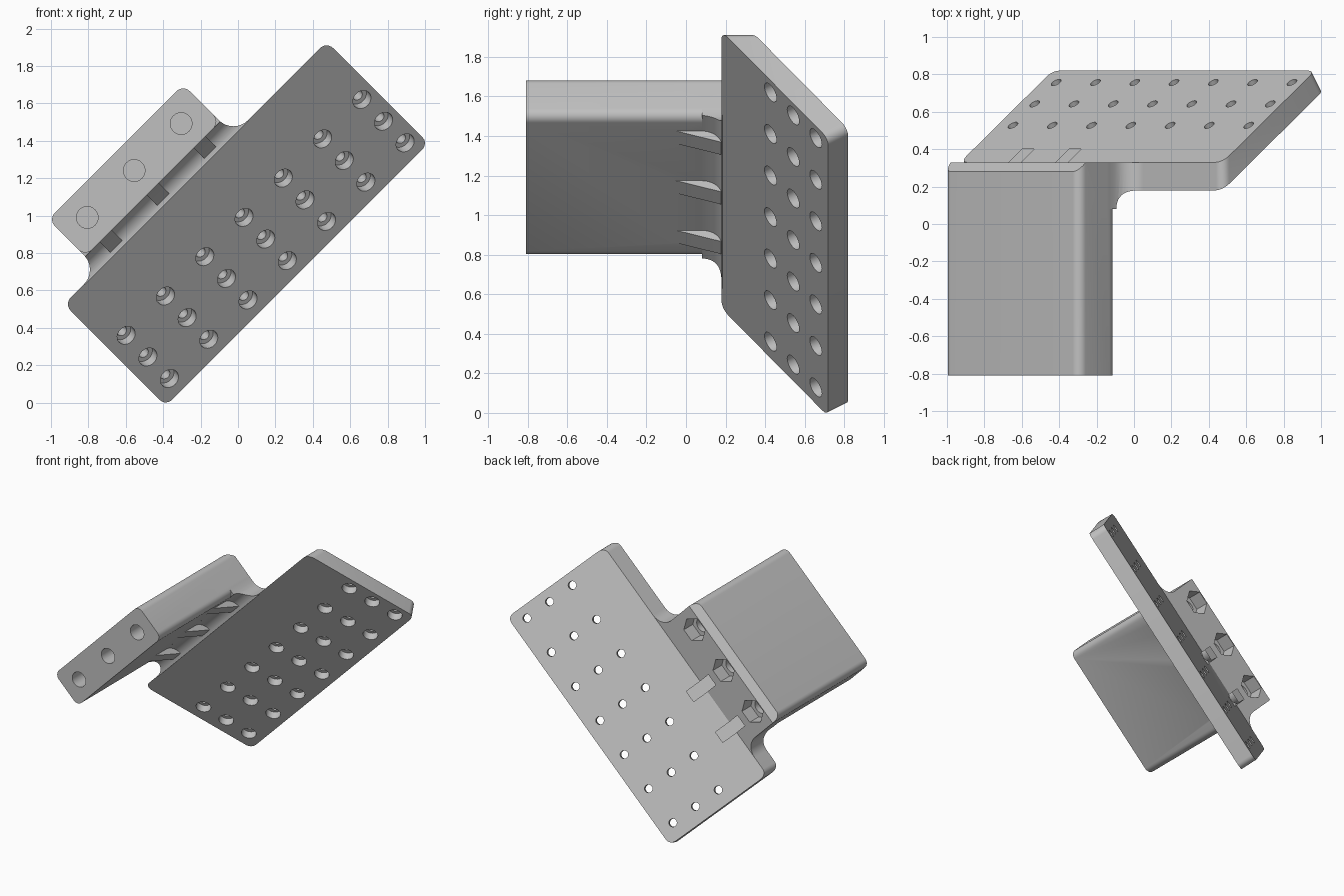
import bpy, bmesh, math
from mathutils import Vector

old = bpy.data.objects.get("Cube")
if old:
    bpy.data.objects.remove(old, do_unlink=True)

# Frame of the bracket: U along its length, V across it (sloping down), Y to the back
U = Vector((1, 0, 1)).normalized()
V = Vector((1, 0, -1)).normalized()
Y = Vector((0, 1, 0))
TILT = math.radians(35)
S = V * math.cos(TILT) + Y * math.sin(TILT)    # across the tilted plate
N = Y * math.cos(TILT) - V * math.sin(TILT)    # from plate front to plate back
U0, U1 = -0.285, 1.70                          # plate ends
B0, B1 = -0.025, 0.995                         # block ends
BEND, FRONT, BACK = -1.03, 0.18, 0.33          # bend line and web faces
TAN = math.tan(TILT)

grey = bpy.data.materials.new("light grey")
grey.use_nodes = True
grey.diffuse_color = (0.53, 0.53, 0.53, 1)
grey.node_tree.nodes["Principled BSDF"].inputs["Base Color"].default_value = (0.53, 0.53, 0.53, 1)


def P(u, v, y):
    return U * u + V * v + Y * y


def prisms(name, items, round_edges=0.0):
    """One object of closed prisms; each item is (ring of points, sweep vector)."""
    bm = bmesh.new()
    for ring, sweep in items:
        a = [bm.verts.new(p) for p in ring]
        b = [bm.verts.new(p + sweep) for p in ring]
        n = len(ring)
        bm.faces.new(a)
        bm.faces.new(b[::-1])
        for i in range(n):
            j = (i + 1) % n
            bm.faces.new((a[j], a[i], b[i], b[j]))
    bmesh.ops.recalc_face_normals(bm, faces=bm.faces[:])
    if round_edges:
        # round the edges that are square to the length direction
        edges = [e for e in bm.edges
                 if abs((e.verts[0].co - e.verts[1].co).dot(U)) < 1e-5
                 and (e.verts[0].co - e.verts[1].co).length < 0.2]
        bmesh.ops.bevel(bm, geom=edges, offset=round_edges, segments=6,
                        profile=0.5, affect='EDGES')
    mesh = bpy.data.meshes.new(name)
    bm.to_mesh(mesh)
    bm.free()
    mesh.materials.append(grey)
    ob = bpy.data.objects.new(name, mesh)
    bpy.context.collection.objects.link(ob)
    return ob


def disc(centre, a, b, r, sides=28, turn=0.0):
    return [centre + a * (r * math.cos(turn + 2 * math.pi * i / sides))
            + b * (r * math.sin(turn + 2 * math.pi * i / sides)) for i in range(sides)]


def arc(cu, cv, r, start, end, steps=8):
    out = []
    for i in range(steps + 1):
        t = math.radians(start + (end - start) * i / steps)
        out.append((cu + r * math.cos(t), cv + r * math.sin(t)))
    return out


def combine(target, other, operation):
    mod = target.modifiers.new("combine", 'BOOLEAN')
    mod.operation = operation
    mod.solver = 'EXACT'
    mod.object = other
    bpy.context.view_layer.objects.active = target
    bpy.ops.object.modifier_apply(modifier=mod.name)
    bpy.data.objects.remove(other, do_unlink=True)


# Tilted plate with rounded corners
width, thick = 0.94, (BACK - FRONT) * math.cos(TILT)
corner = P(U0, BEND, FRONT)
profile = [corner, corner + S * width, corner + S * width + N * thick, P(U0, BEND, BACK)]
bracket = prisms("mounting_bracket", [(profile, U * (U1 - U0))], round_edges=0.05)

# Web joining block and plate, flared at its ends and coved at the front
R, VB = 0.11, -1.13
left = arc(B0 - R, BEND - R, R, 90, 0)
right = arc(B1 + R, BEND - R, R, 180, 90)
outline = [(B0 - R, BEND + 0.005)] + left + [(B0, -1.25), (B1, -1.25)] + right + [(B1 + R, BEND + 0.005)]
web = prisms("web", [([P(u, v, 0.081) for u, v in outline], Y * (BACK - 0.081))])
cove = prisms("cove_cutter", [(disc(P(-0.5, BEND, 0.08), V, Y, 0.1, 48), U * 2.4)])
combine(web, cove, 'DIFFERENCE')

# Long block with rounded long edges and a chamfer at the upper back
r, VA = 0.05, -1.41
outline = (arc(B0 + r, VA + r, r, 180, 270) + arc(B1 - r, VA + r, r, 270, 360)
           + arc(B1 - r, VB - r, r, 0, 90) + arc(B0 + r, VB - r, r, 90, 180))
block = prisms("block", [([P(u, v, -0.81) for u, v in outline], Y * (BACK + 0.81))])
chamfer = [(VA - 0.05, BACK - 0.10), (VA + 0.10, BACK + 0.05), (VA - 0.05, BACK + 0.05)]
combine(block, prisms("chamfer_cutter", [([P(-0.3, v, y) for v, y in chamfer], U * 1.6)]), 'DIFFERENCE')

# Stiffening ribs, front and back of the web
rib_u = [0.13 + 0.355 * i for i in range(3)]
front_rib = [(-1.15, -0.05), (-1.13, -0.05), (-1.05, 0.18), (-1.04, 0.26), (-1.15, 0.26)]
back_rib = [(-1.13, 0.30), (-1.13, BACK), (-0.93, 0.40), (-0.93, 0.36), (-1.02, 0.30)]
ribs = [prisms("ribs", [([P(u - 0.045, v, y) for v, y in shape], U * 0.09) for u in rib_u])
        for shape in (front_rib, back_rib)]

for part in [web, block] + ribs:
    combine(bracket, part, 'UNION')

# Bolt holes in the block: long bore, hexagonal nut pocket, short back bore
bolts = [P(u, -1.27, 0) for u in rib_u]
for name, y0, length, radius, sides in (("bore", -0.9, 1.0, 0.058, 28),
                                        ("nut_pocket", 0.22, 0.2, 0.095, 6),
                                        ("back_bore", 0.15, 0.1, 0.058, 28)):
    cutter = prisms(name, [(disc(c + Y * y0, U, V, radius, sides), Y * length) for c in bolts])
    combine(bracket, cutter, 'DIFFERENCE')

# Grid of counterbored screw holes through the plate
screws = [P(-0.168 + 0.297 * i, v, FRONT + (v - BEND) * TAN)
          for i in range(7) for v in (-0.677, -0.513, -0.35)]
for name, start, length, radius in (("counterbore", -0.1, 0.16, 0.053),
                                    ("screw_hole", 0.03, 0.2, 0.029)):
    cutter = prisms(name, [(disc(c + N * start, U, S, radius, 24), N * length) for c in screws])
    combine(bracket, cutter, 'DIFFERENCE')

# Smooth the rounded surfaces and keep the edges crisp
bpy.ops.object.select_all(action='DESELECT')
bracket.select_set(True)
bpy.context.view_layer.objects.active = bracket
bpy.ops.object.shade_smooth_by_angle(angle=math.radians(30))
